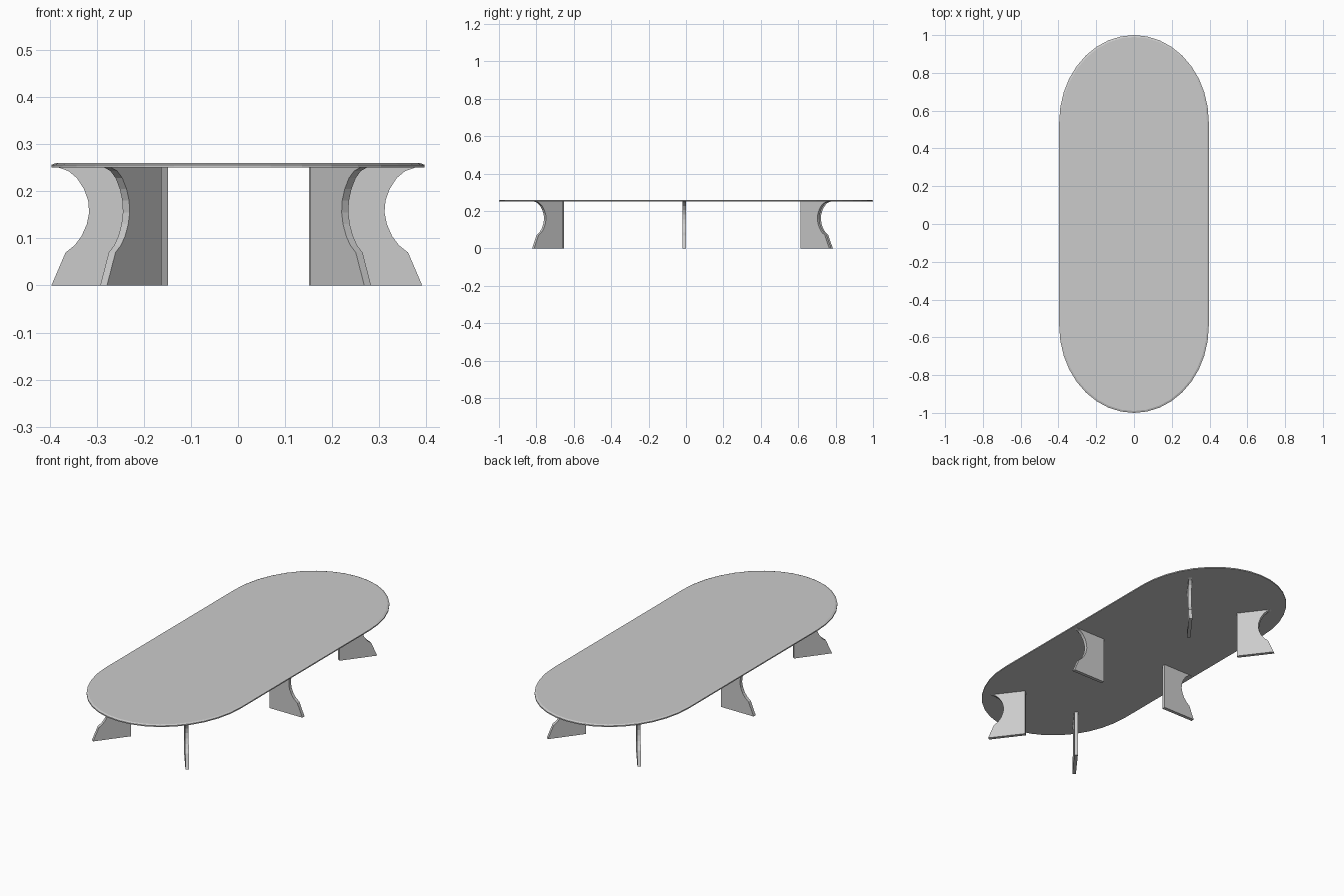
import bpy, bmesh
from math import sin, cos, pi, radians

if "Cube" in bpy.data.objects:
    bpy.data.objects.remove(bpy.data.objects["Cube"])


def add_object(name, bm):
    bmesh.ops.recalc_face_normals(bm, faces=bm.faces)
    mesh = bpy.data.meshes.new(name)
    bm.to_mesh(mesh)
    bm.free()
    obj = bpy.data.objects.new(name, mesh)
    bpy.context.collection.objects.link(obj)
    return obj


def outline(inset, segs=18):
    """Long oval: straight sides with half-ellipse ends."""
    pts = []
    for side in (1, -1):
        for i in range(segs + 1):
            a = pi * i / segs
            pts.append((side * (0.396 - inset) * cos(a),
                        side * (0.54 + (0.46 - inset) * sin(a))))
    return pts


def stack(bm, rings):
    """Join closed rings of points into a capped solid."""
    loops = [[bm.verts.new(p) for p in ring] for ring in rings]
    n = len(loops[0])
    for a, b in zip(loops, loops[1:]):
        for i in range(n):
            j = (i + 1) % n
            bm.faces.new((a[i], a[j], b[j], b[i]))
    bm.faces.new(loops[0][::-1])
    bm.faces.new(loops[-1])


# Thin tabletop with a chamfered upper edge
bm = bmesh.new()
stack(bm, [[(x, y, z) for x, y in outline(inset)]
           for inset, z in ((0, 0.25), (0, 0.256), (0.01, 0.26))])
add_object("tabletop", bm)

# Leg plate side profile: (outward distance from plate middle, height)
LENGTH, THICK = 0.192, 0.018
profile = [(-LENGTH / 2, 0), (0.096, 0), (0.066, 0.07), (0.047, 0.085),
           (0.032, 0.105), (0.021, 0.13), (0.016, 0.155), (0.018, 0.18),
           (0.027, 0.205), (0.042, 0.228), (0.060, 0.243), (0.081, 0.2502),
           (-LENGTH / 2, 0.2502)]


def leg(name, x, y, angle):
    bm = bmesh.new()
    stack(bm, [[(s, t, z) for s, z in profile] for t in (-THICK / 2, THICK / 2)])
    obj = add_object(name, bm)
    obj.location = (x, y, 0)
    obj.rotation_euler.z = radians(angle)


# Four splayed corner legs and two middle legs
leg("front_right_leg", 0.2175, -0.741, -53)
leg("front_left_leg", -0.2275, -0.735, 180 + 53)
leg("back_right_leg", 0.2155, 0.695, 53)
leg("back_left_leg", -0.214, 0.703, 180 - 53)
leg("middle_right_leg", 0.295, -0.01, 0)
leg("middle_left_leg", -0.300, -0.01, 180)
